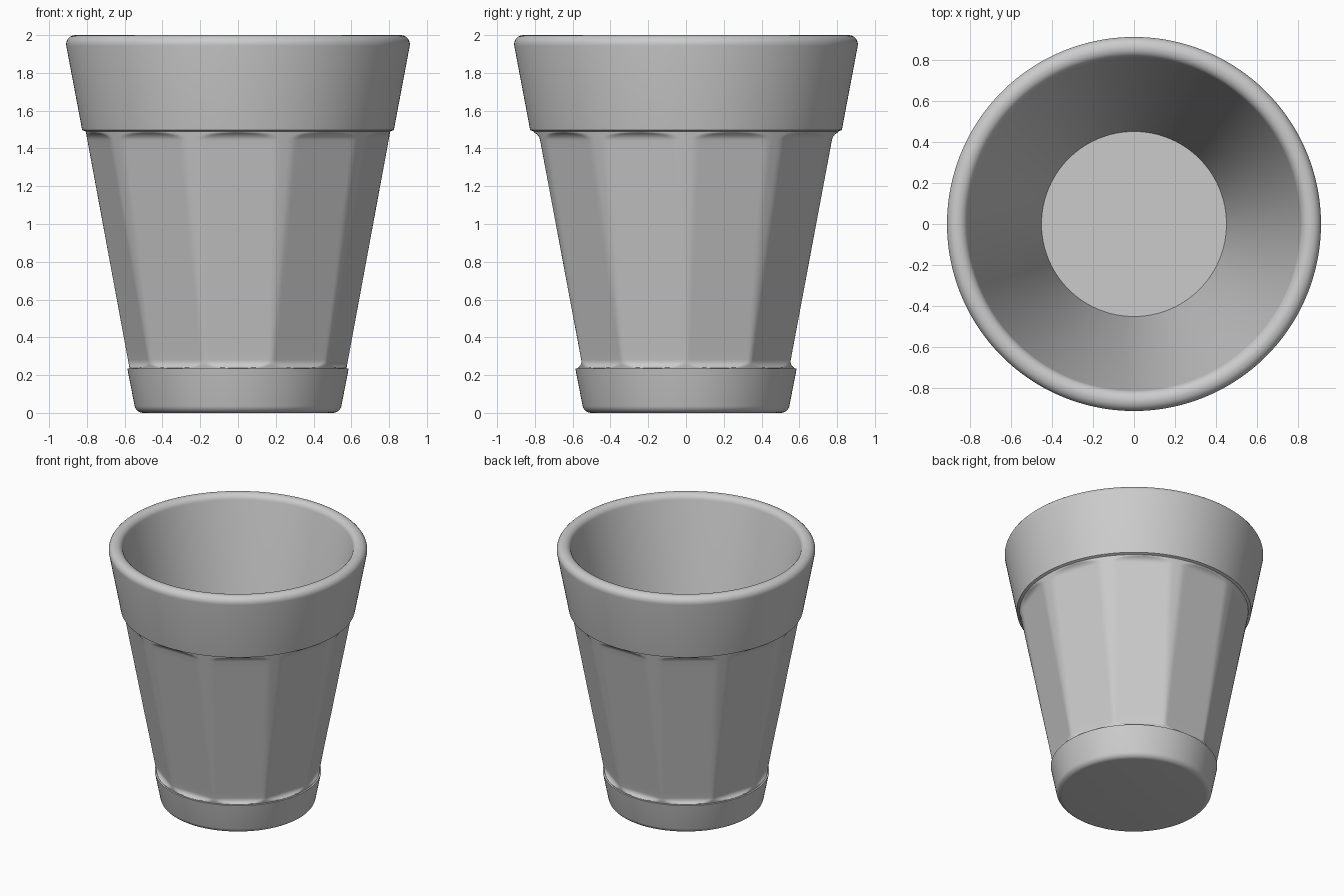
import bpy, bmesh, math

if "Cube" in bpy.data.objects:
    bpy.data.objects.remove(bpy.data.objects["Cube"])

SEG = 240                      # divisions around the cup
STEP = math.radians(36)        # ten facets, one facing the front


def lerp(a, b, t):
    return a + (b - a) * t


def facet_radius(z, ang):
    # ten-sided taper, clipped by a cone so the ridges soften toward the top
    t = (z - 0.24) / 1.25
    cone = lerp(0.575, 0.806, t)
    apothem = lerp(0.547, 0.781, t)
    # coved ends of every facet
    for d in (1.49 - z, z - 0.235):
        if d < 0.045:
            u = min(1.0, 1 - d / 0.045)
            apothem += 0.045 * (1 - math.sqrt(1 - u * u))
    off = (ang + math.pi / 2 + STEP / 2) % STEP - STEP / 2
    return min(cone, apothem / math.cos(off))


def arc(cr, cz, rad, a0, a1, n=6):
    return [(cr + rad * math.cos(math.radians(lerp(a0, a1, i / n))),
             cz + rad * math.sin(math.radians(lerp(a0, a1, i / n)))) for i in range(n + 1)]


# round foot, from the underside up to the step
rows = arc(0.503, 0.045, 0.045, -90, -11) + [(0.586, 0.235)]
# faceted body (radius None = computed per angle)
zs = [0.2355 + 0.045 * (i / 8) ** 1.5 for i in range(9)]
zs += [lerp(0.2805, 1.4445, i / 24) for i in range(1, 24)]
zs += [1.4895 - 0.045 * (i / 8) ** 1.5 for i in range(8, -1, -1)]
rows += [(None, z) for z in zs]
# upper band, rounded rim, inner wall and floor
rows += [(0.825, 1.497)] + arc(0.862, 1.952, 0.048, -11, 90)
rows += arc(0.857, 1.952, 0.048, 90, 169) + [(0.45, 0.10)]

bm = bmesh.new()
rings = []
for r, z in rows:
    ring = []
    for i in range(SEG):
        a = 2 * math.pi * i / SEG
        rad = facet_radius(z, a) if r is None else r
        ring.append(bm.verts.new((rad * math.cos(a), rad * math.sin(a), z)))
    rings.append(ring)
for lo, hi in zip(rings, rings[1:]):
    for i in range(SEG):
        j = (i + 1) % SEG
        bm.faces.new((lo[i], lo[j], hi[j], hi[i]))
bm.faces.new(list(reversed(rings[0])))   # underside
bm.faces.new(rings[-1])                  # inner floor
bmesh.ops.recalc_face_normals(bm, faces=bm.faces)

mesh = bpy.data.meshes.new("faceted_cup")
bm.to_mesh(mesh)
bm.free()
cup = bpy.data.objects.new("faceted_cup", mesh)
bpy.context.collection.objects.link(cup)
bpy.context.view_layer.objects.active = cup
cup.select_set(True)
bpy.ops.object.shade_smooth_by_angle(angle=math.radians(35))
